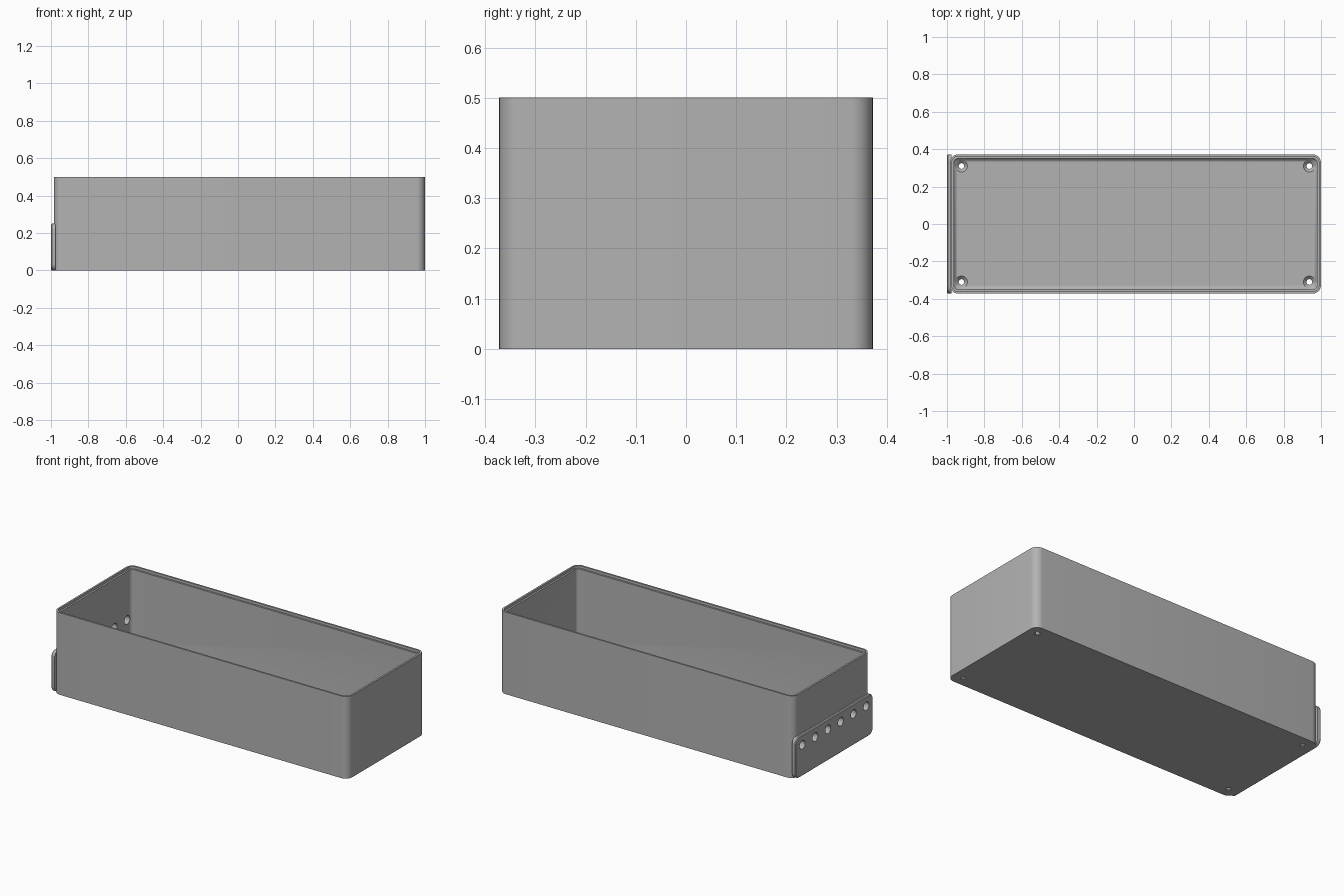
import bpy, bmesh, math
from mathutils import Matrix, Vector

default = bpy.data.objects.get("Cube")
if default:
    bpy.data.objects.remove(default, do_unlink=True)

CX = 0.0075              # tray centre; the side plate takes up the rest
HX, HY, H = 0.9925, 0.372, 0.5
FLOOR = 0.022
CORNER = 0.045

grey = bpy.data.materials.new("plain_grey")
grey.use_nodes = True
colour = (0.45, 0.45, 0.45, 1)
grey.diffuse_color = colour
grey.node_tree.nodes["Principled BSDF"].inputs["Base Color"].default_value = colour


def rounded_rect(hx, hy, r, steps=8):
    """Points of a rounded rectangle, counter-clockwise."""
    pts = []
    for i, (sx, sy) in enumerate([(1, 1), (-1, 1), (-1, -1), (1, -1)]):
        for k in range(steps + 1):
            a = math.pi / 2 * (i + k / steps)
            pts.append((sx * (hx - r) + r * math.cos(a), sy * (hy - r) + r * math.sin(a)))
    return pts


def loft(name, rings):
    """Join equal rings of points into a closed solid."""
    bm = bmesh.new()
    loops = [[bm.verts.new(p) for p in ring] for ring in rings]
    for a, b in zip(loops, loops[1:]):
        for i in range(len(a)):
            j = (i + 1) % len(a)
            bm.faces.new((a[i], a[j], b[j], b[i]))
    bm.faces.new(loops[0][::-1])
    bm.faces.new(loops[-1])
    bmesh.ops.recalc_face_normals(bm, faces=bm.faces)
    return to_object(name, bm)


def to_object(name, bm):
    mesh = bpy.data.meshes.new(name)
    bm.to_mesh(mesh)
    bm.free()
    mesh.materials.append(grey)
    obj = bpy.data.objects.new(name, mesh)
    bpy.context.collection.objects.link(obj)
    return obj


def add_cone(bm, centre, r1, r2, depth, axis="Z"):
    turn = Matrix.Rotation(math.pi / 2, 4, "Y") if axis == "X" else Matrix()
    bmesh.ops.create_cone(bm, cap_ends=True, segments=32, radius1=r1, radius2=r2,
                          depth=depth, matrix=Matrix.Translation(Vector(centre)) @ turn)


def cut(obj, cutter):
    cutter.hide_render = True
    mod = obj.modifiers.new("holes", "BOOLEAN")
    mod.operation, mod.solver, mod.object = "DIFFERENCE", "EXACT", cutter
    bpy.context.view_layer.objects.active = obj
    bpy.ops.object.modifier_apply(modifier=mod.name)


# Tray: inset from the outer wall and height of each ring, outside to inside
WALL, FILLET = 0.022, 0.02
profile = [(0, 0), (0, H), (0.011, H), (0.011, H - 0.015), (WALL, H - 0.015)]
for k in range(7):
    a = math.pi / 2 * k / 6
    profile.append((WALL + FILLET * (1 - math.cos(a)), FLOOR + FILLET * (1 - math.sin(a))))
tray = loft("tray", [[(CX + x, y, z) for x, y in
                      rounded_rect(HX - d, HY - d, max(CORNER - d, 0.008))]
                     for d, z in profile])

# Side plate: rounded corners and lightly bevelled outer edge
PLATE_H = 0.25
plate = loft("side_plate", [[(x, y, PLATE_H / 2 + z) for y, z in
                             rounded_rect(HY - d, PLATE_H / 2 - d, 0.035 - d)]
                            for x, d in [(-0.976, 0), (-0.995, 0), (-1.0, 0.005)]])

# Countersunk screw holes in the floor
bm = bmesh.new()
for sx in (-1, 1):
    for sy in (-1, 1):
        x, y = CX + sx * 0.93, sy * 0.31
        add_cone(bm, (x, y, 0), 0.015, 0.015, 0.2)
screw_cutter = to_object("screw_hole_cutter", bm)
bm = bmesh.new()
for sx in (-1, 1):
    for sy in (-1, 1):
        add_cone(bm, (CX + sx * 0.93, sy * 0.31, FLOOR), 0.012, 0.052, 0.04)
sink_cutter = to_object("countersink_cutter", bm)

# Row of holes through the plate and the wall
bm = bmesh.new()
for i in range(6):
    add_cone(bm, (-0.98, (i - 2.5) * 0.123, 0.19), 0.026, 0.026, 0.15, "X")
row_cutter = to_object("row_hole_cutter", bm)

for obj, cutter in [(tray, screw_cutter), (tray, sink_cutter),
                    (tray, row_cutter), (plate, row_cutter)]:
    cut(obj, cutter)
for cutter in (screw_cutter, sink_cutter, row_cutter):
    bpy.data.objects.remove(cutter, do_unlink=True)

# Smooth the rounded corners, keep the edges sharp
bpy.ops.object.select_all(action="DESELECT")
for obj in (tray, plate):
    obj.select_set(True)
bpy.context.view_layer.objects.active = tray
bpy.ops.object.shade_smooth_by_angle(angle=math.radians(30))
